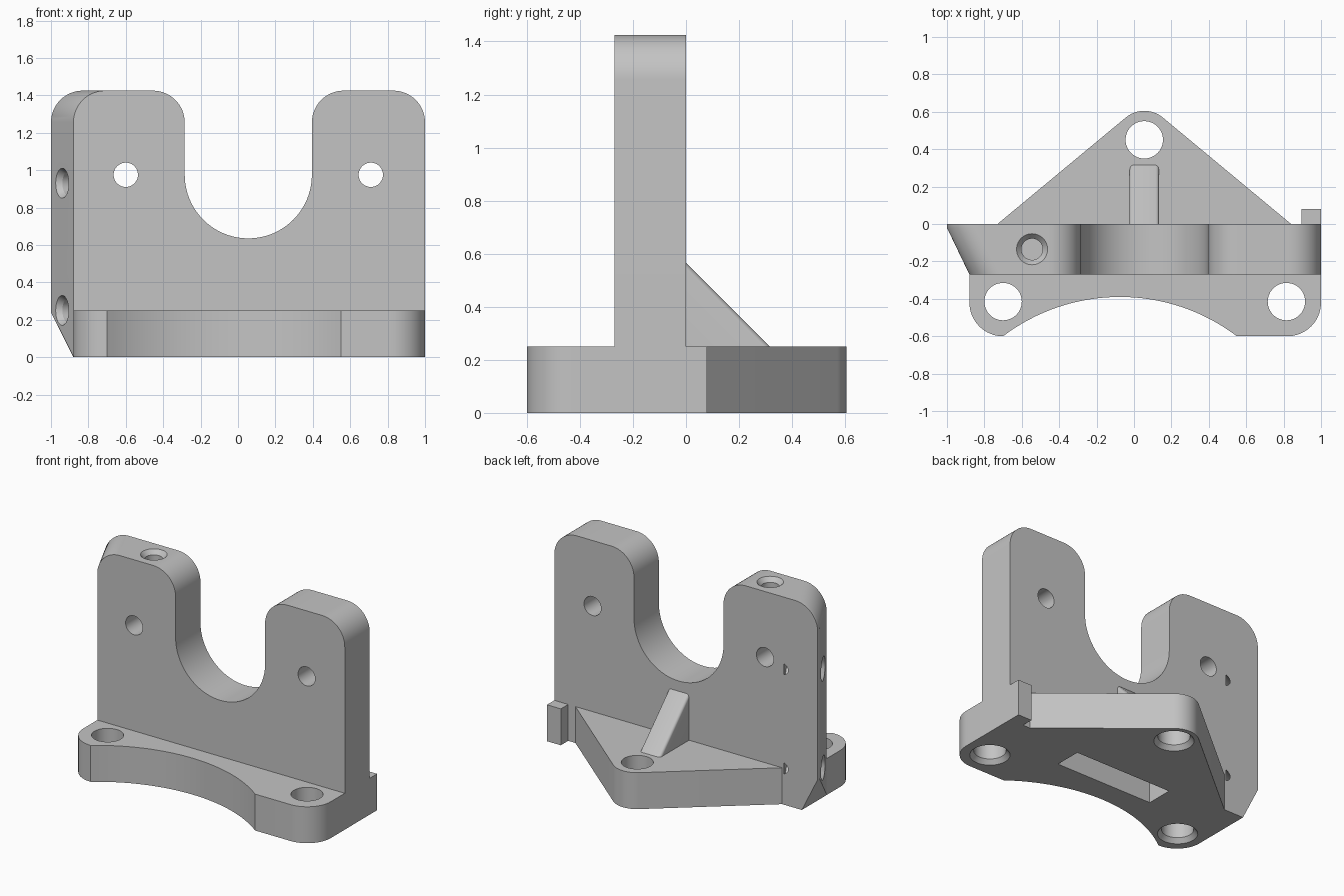
import bpy, bmesh
from math import sin, cos, radians, asin, tau
from mathutils import Vector

cube = bpy.data.objects.get("Cube")
if cube:
    bpy.data.objects.remove(cube, do_unlink=True)

grey = bpy.data.materials.new("plain_grey")
grey.use_nodes = True
grey.diffuse_color = (0.55, 0.55, 0.55, 1)
grey.node_tree.nodes["Principled BSDF"].inputs["Base Color"].default_value = (0.55, 0.55, 0.55, 1)


def arc(cx, cy, r, start, end, n=16):
    """Points along an arc, angles in degrees."""
    angles = [radians(start + (end - start) * i / n) for i in range(n + 1)]
    return [(cx + r * cos(a), cy + r * sin(a)) for a in angles]


def loft(name, sections, bevel_rule=None, bevel=0):
    """Solid joining matching closed sections, capped at both ends."""
    bm = bmesh.new()
    rings = [[bm.verts.new(p) for p in s] for s in sections]
    n = len(rings[0])
    bm.faces.new(rings[0])
    bm.faces.new(rings[-1])
    for a, b in zip(rings, rings[1:]):
        for i in range(n):
            j = (i + 1) % n
            bm.faces.new((a[i], a[j], b[j], b[i]))
    if bevel_rule:
        edges = [e for e in bm.edges if bevel_rule(e)]
        bmesh.ops.bevel(bm, geom=edges, offset=bevel, segments=4,
                        profile=0.5, affect='EDGES')
    bmesh.ops.recalc_face_normals(bm, faces=bm.faces)
    mesh = bpy.data.meshes.new(name)
    bm.to_mesh(mesh)
    bm.free()
    mesh.materials.append(grey)
    obj = bpy.data.objects.new(name, mesh)
    bpy.context.collection.objects.link(obj)
    return obj


def drill(pos, direction, r, depth, rim=None, chamfer=0.03):
    """Round cutter entering at pos, with an optional countersunk mouth."""
    d = Vector(direction).normalized()
    u = d.orthogonal().normalized()
    v = d.cross(u)
    mouth = [(rim, -0.05), (rim, 0), (r, chamfer)] if rim else [(r, -0.05)]
    rings = [[Vector(pos) + d * t + (u * cos(a) + v * sin(a)) * rad
              for a in [tau * i / 48 for i in range(48)]]
             for rad, t in mouth + [(r, depth)]]
    return loft("hole_cutter", rings)


def combine(target, other, operation):
    """Apply a boolean and discard the helper."""
    other.hide_render = True
    mod = target.modifiers.new("cut", 'BOOLEAN')
    mod.operation = operation
    mod.solver = 'EXACT'
    mod.object = other
    bpy.ops.object.select_all(action='DESELECT')
    bpy.context.view_layer.objects.active = target
    target.select_set(True)
    bpy.ops.object.modifier_apply(modifier=mod.name)
    bpy.data.objects.remove(other, do_unlink=True)


MID, BASE_H, TOP, FRONT = 0.055, 0.25, 1.425, -0.27

# Base plate: scooped front edge, rounded corners, rear triangle and corner tab
scoop_r, half = 1.035, 0.625
swing = asin(half / scoop_r) * 360 / tau
plate = (arc(-0.70, -0.42, 0.18, 180, 270)
         + arc(-0.075, -0.6 - scoop_r * cos(radians(swing)), scoop_r,
               90 + swing, 90 - swing, 32)[1:]
         + arc(0.82, -0.42, 0.18, -90, 0)
         + [(1, 0.08), (0.895, 0.08), (0.895, 0), (0.84, 0)]
         + arc(MID, 0.45, 0.155, 50.5, 129.5)
         + [(-0.73, 0), (-0.88, 0)])
body = loft("mounting_bracket", [[(x, y, z) for x, y in plate] for z in (0, BASE_H)])

# Upright wall with a U notch; its left side slants back and is chamfered below
R = 0.17
shoulder = TOP - R
left_edge = arc(-1 + R, shoulder, R, 180, 90)
rest = (arc(-0.285 - R, shoulder, R, 90, 0)
        + arc(MID, 0.975, 0.34, 180, 360, 40)
        + arc(0.395 + R, shoulder, R, 180, 90)
        + arc(1 - R, shoulder, R, 90, 0)
        + [(1, 0), (-0.88, 0)])
back = [(-1, 0.24)] + left_edge + rest
front = [(-0.88, 0.002)] + [(x + 0.12, z) for x, z in left_edge] + rest
wall = loft("wall", [[(x, y, z) for x, z in outline]
                     for y, outline in ((0, back), (-0.02, back), (FRONT, front))])
combine(body, wall, 'UNION')

# Sloping rear rib with softened edges
rib_side = [(-0.05, 0.2), (0.365, 0.2), (-0.05, 0.615)]
rib = loft("rib", [[(x, y, z) for y, z in rib_side] for x in (-0.023, 0.133)],
           lambda e: all(abs(v.co.y + v.co.z - 0.565) < 0.001 for v in e.verts)
           and abs(e.verts[0].co.x - e.verts[1].co.x) < 0.001, 0.018)
combine(body, rib, 'UNION')

# Base mounting holes, countersunk underneath
cutters = [drill((x, y, 0), (0, 0, 1), 0.1, 0.35, 0.125)
           for x, y in ((-0.70, -0.415), (0.815, -0.415), (MID, 0.45))]

# Holes through the wall
cutters += [drill((x, FRONT, 0.975), (0, 1, 0), 0.065, 0.4) for x in (-0.6, 0.71)]

# Blind hole in the top and two in the slanted side
cutters.append(drill((-0.545, -0.135, TOP), (0, 0, -1), 0.057, 0.25, 0.083))
cutters += [drill((-0.94, -0.145, z), (0.25, 0.12, 0), 0.06, 0.24, 0.08)
            for z in (0.25, 0.93)]

# Slot in the underside
slot = [(-0.32, -0.23), (0.42, -0.23), (0.42, -0.045), (-0.32, -0.045)]
cutters.append(loft("slot_cutter", [[(x, y, z) for x, y in slot] for z in (-0.1, 0.2)]))

for cutter in cutters:
    combine(body, cutter, 'DIFFERENCE')

bpy.ops.object.shade_smooth_by_angle(angle=radians(25))
